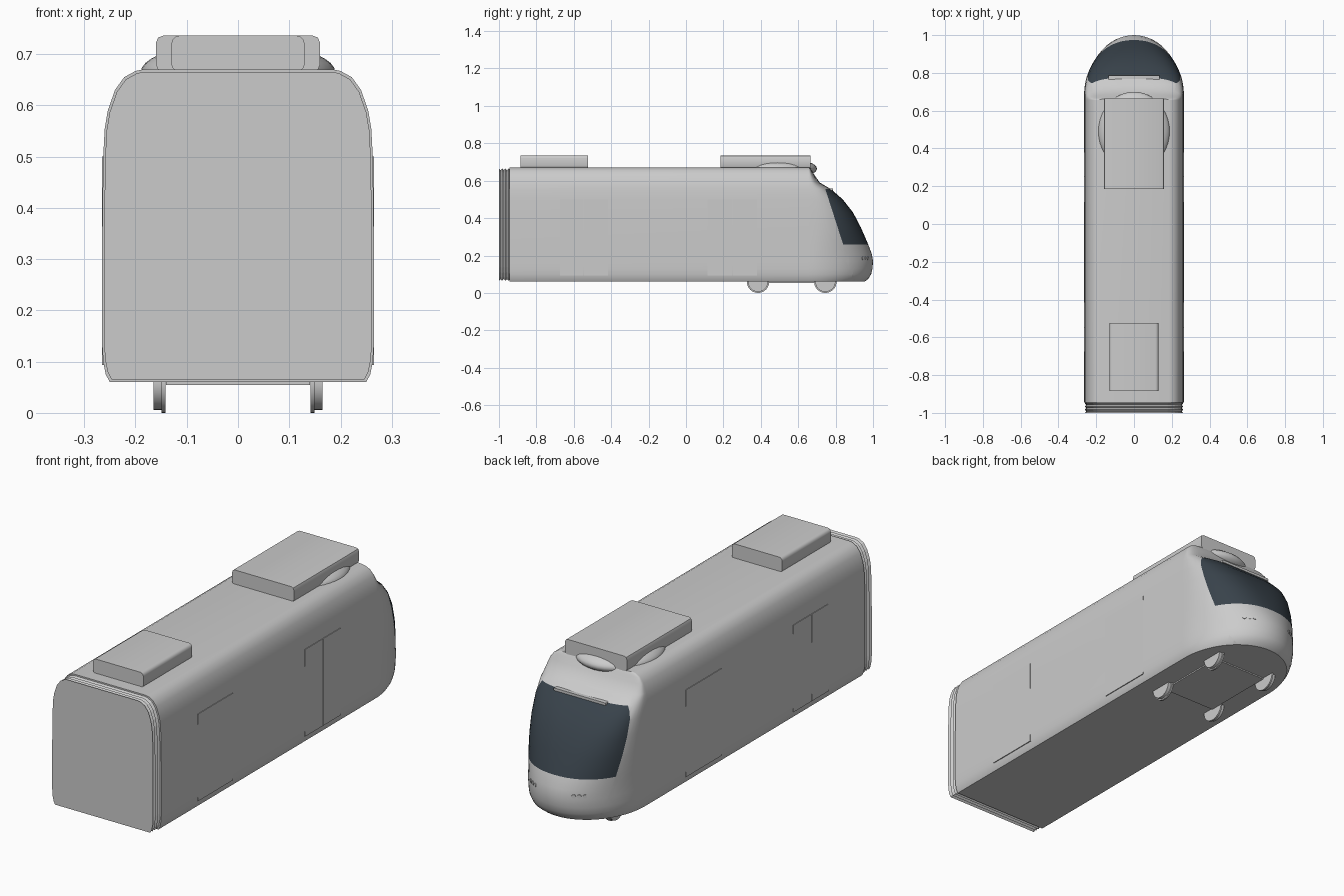
import bpy, bmesh, math
from mathutils import Vector, Matrix

cube = bpy.data.objects.get("Cube")
if cube:
    bpy.data.objects.remove(cube, do_unlink=True)


def material(name, rgb):
    m = bpy.data.materials.new(name)
    m.use_nodes = True
    m.diffuse_color = (*rgb, 1)
    m.node_tree.nodes["Principled BSDF"].inputs["Base Color"].default_value = (*rgb, 1)
    return m


GREY = material("body grey", (0.6, 0.6, 0.6))
GLASS = material("dark glass", (0.04, 0.055, 0.07))


def finish(bm, name, smooth=True, mats=(GREY,)):
    bmesh.ops.recalc_face_normals(bm, faces=bm.faces)
    mesh = bpy.data.meshes.new(name)
    bm.to_mesh(mesh)
    bm.free()
    for m in mats:
        mesh.materials.append(m)
    ob = bpy.data.objects.new(name, mesh)
    bpy.context.collection.objects.link(ob)
    if smooth:
        bpy.ops.object.select_all(action='DESELECT')
        ob.select_set(True)
        bpy.context.view_layer.objects.active = ob
        bpy.ops.object.shade_smooth_by_angle(angle=math.radians(32))
    return ob


def loft(rings):
    """Closed rings joined by quads, with both ends capped."""
    bm = bmesh.new()
    vs = [[bm.verts.new(p) for p in r] for r in rings]
    n = len(vs[0])
    for a, b in zip(vs, vs[1:]):
        for i in range(n):
            j = (i + 1) % n
            bm.faces.new((a[i], a[j], b[j], b[i]))
    bm.faces.new(vs[0])
    bm.faces.new(vs[-1])
    return bm


def box(name, lo, hi, bevel=0.0, segments=2):
    """Box whose lengthwise edges can be rounded."""
    bm = bmesh.new()
    bmesh.ops.create_cube(bm, size=1)
    for v in bm.verts:
        v.co = Vector([(l + h) / 2 + c * (h - l) for l, h, c in zip(lo, hi, v.co)])
    if bevel:
        edges = [e for e in bm.edges
                 if abs(e.verts[0].co.y - e.verts[1].co.y) > 0.01]
        bmesh.ops.bevel(bm, geom=edges, offset=bevel, segments=segments,
                        profile=0.5, affect='EDGES')
    return finish(bm, name, bevel > 0)


def cylinder(name, centre, radius, depth, axis):
    bm = bmesh.new()
    rot = Vector(axis).to_track_quat('Z', 'Y').to_matrix().to_4x4()
    bmesh.ops.create_cone(bm, cap_ends=True, segments=32, radius1=radius,
                          radius2=radius, depth=depth,
                          matrix=Matrix.Translation(centre) @ rot)
    return finish(bm, name)


# Body outline: height, half width, nose reach
LEVELS = [(.06, .25, .955), (.075, .258, .975), (.1, .263, .99), (.13, .265, .997),
          (.17, .265, 1.0), (.21, .265, .993), (.26, .265, .974), (.35, .265, .935),
          (.43, .264, .893), (.5, .263, .838), (.555, .26, .775), (.59, .254, .715),
          (.63, .24, .687), (.655, .222, .673), (.667, .2, .666), (.67, .185, .664)]
REAR, SHOULDER, ARC = -.945, .655, 32


def level_at(z):
    for a, b in zip(LEVELS, LEVELS[1:]):
        if z <= b[0]:
            t = (z - a[0]) / (b[0] - a[0])
            return [p + t * (q - p) for p, q in zip(a, b)]


def power_at(z):
    return 2 + 1.2 * max(0, min(1, (z - .2) / .36))


def nose_y(x, z):
    _, w, reach = level_at(z)
    n = power_at(z)
    return SHOULDER + (reach - SHOULDER) * (1 - (abs(x) / w) ** n) ** (1 / n)


def plan(z, w, reach):
    k = 2 / power_at(z)
    pts = [(w, REAR, z)]
    for i in range(ARC + 1):
        a = math.pi * i / ARC
        c, s = math.cos(a), max(0, math.sin(a))
        pts.append((math.copysign(abs(c) ** k, c) * w,
                    SHOULDER + (reach - SHOULDER) * s ** k, z))
    return pts + [(-w, REAR, z)]


# Body shell with the windscreen cut into the nose
bm = loft([plan(*level) for level in LEVELS])
slant = Vector((0, 1, .322))
bmesh.ops.bisect_plane(bm, geom=bm.verts[:] + bm.edges[:] + bm.faces[:],
                       plane_co=(0, .745, .555), plane_no=slant)
limit = slant.dot(Vector((0, .745, .555)))
for f in bm.faces:
    c = f.calc_center_median()
    f.material_index = int(.26 < c.z < .555 and slant.dot(c) > limit)
finish(bm, "body_shell", mats=(GREY, GLASS))

# Ribbed gangway at the coupling end
half = [(w, z) for z, w, _ in LEVELS]
section = half + [(-w, z) for w, z in reversed(half)]
rings = []
for i in range(8):
    s = .985 if i % 2 else .955
    y = REAR + .005 - .06 * i / 7
    rings.append([(x * s, y, .368 + (z - .368) * s) for x, z in section])
finish(loft(rings), "gangway_bellows", smooth=False)

# Roof equipment and fairing
box("front_roof_unit", (-.16, .185, .665), (.16, .665, .736), .014, 2)
box("rear_roof_unit", (-.13, -.885, .665), (.13, -.525, .736), .016, 3)
bm = bmesh.new()
bmesh.ops.create_uvsphere(bm, u_segments=40, v_segments=20, radius=1,
                          matrix=Matrix.Translation((0, .49, .664))
                          @ Matrix.Diagonal((.19, .21, .06, 1)))
finish(bm, "roof_fairing")

# Two-leaf doors on both sides
for side, sx in (("left", 1), ("right", -1)):
    for place, edges in (("rear", (-.675, -.55, -.415)), ("front", (.115, .25, .38))):
        for leaf, (y0, y1) in enumerate(zip(edges, edges[1:])):
            xs = sorted((sx * .26, sx * .2658))
            box(f"{place}_{side}_door_leaf_{leaf + 1}",
                (xs[0], y0 + .001, .093), (xs[1], y1 - .001, .5))

# Wheels with inner flanges, and the bogie plate between them
for sx in (-1, 1):
    for y in (.385, .745):
        cylinder("wheel", (sx * .154, y, .06), .054, .022, (1, 0, 0))
        cylinder("wheel_flange", (sx * .145, y, .06), .06, .008, (1, 0, 0))
box("bogie_plate", (-.14, .385, .054), (.14, .745, .064))

# Windscreen wiper bar and headlight clusters
box("wiper_bar", (-.135, .766, .547), (.135, .786, .559), .004)
for sx in (-1, 1):
    for i in range(3):
        x, z = sx * (.1 + .02 * i), .185
        e = .002
        slope = (nose_y(x + e, z) - nose_y(x - e, z)) / (2 * e)
        cylinder("headlight", (x, nose_y(x, z), z), .009, .006, (-slope, 1, 0))
